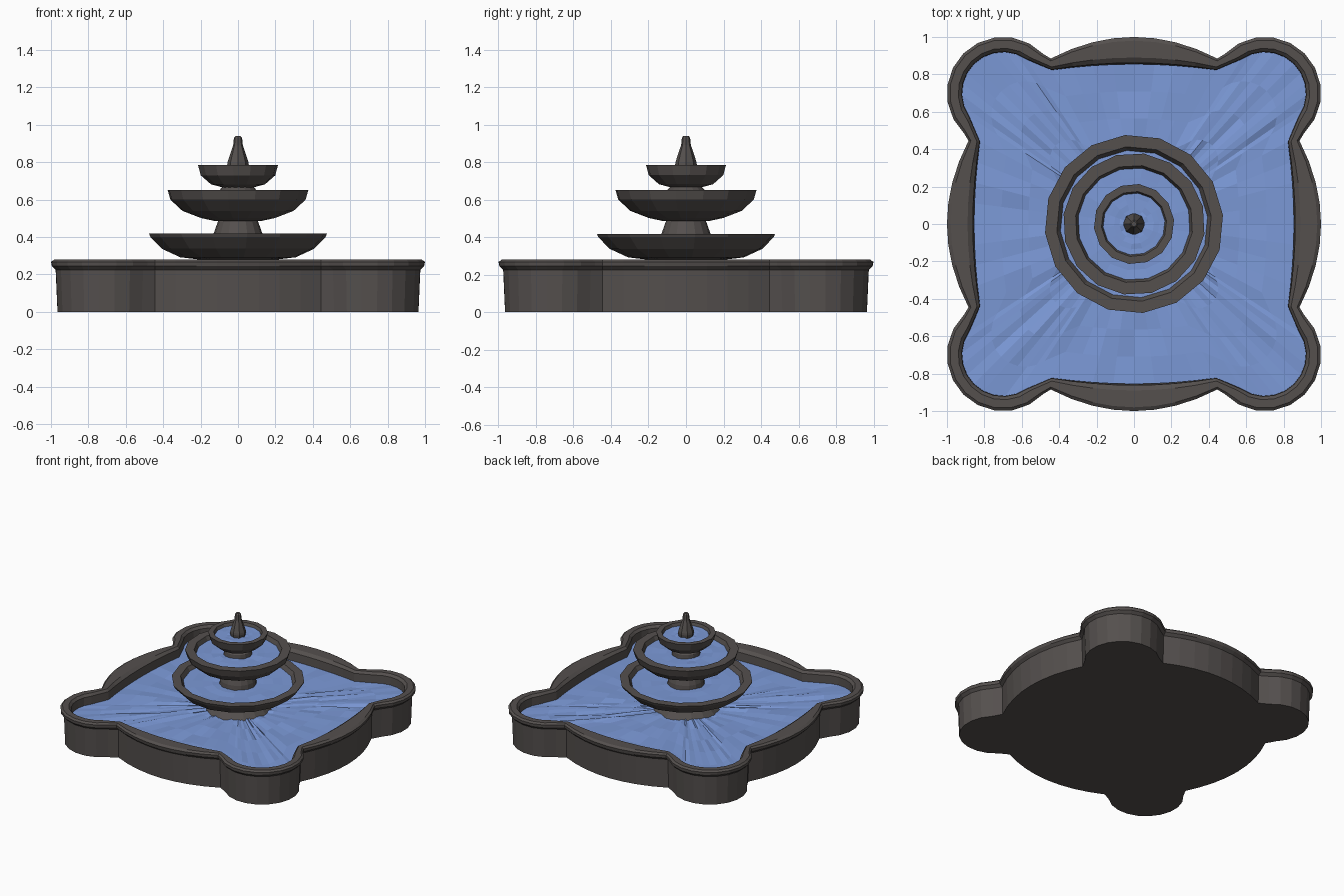
import bpy, bmesh, math, random

if "Cube" in bpy.data.objects:
    bpy.data.objects.remove(bpy.data.objects["Cube"])

random.seed(4)


def material(name, rgb):
    m = bpy.data.materials.new(name)
    m.diffuse_color = (*rgb, 1)
    m.use_nodes = True
    m.node_tree.nodes["Principled BSDF"].inputs["Base Color"].default_value = m.diffuse_color
    return m


STONE = material("dark_stone", (0.09, 0.08, 0.076))
WATER = material("water", (0.2, 0.32, 0.68))


def loft(name, rings, mat, cap_start=True, cap_end=True):
    """Skin a list of equally sized closed rings into a flat-shaded mesh."""
    bm = bmesh.new()
    loops = [[bm.verts.new(p) for p in ring] for ring in rings]
    n = len(loops[0])
    for a, b in zip(loops, loops[1:]):
        for i in range(n):
            j = (i + 1) % n
            bm.faces.new((a[i], a[j], b[j], b[i]))
    if cap_start:
        bm.faces.new(loops[0][::-1])
    if cap_end:
        bm.faces.new(loops[-1])
    bmesh.ops.recalc_face_normals(bm, faces=bm.faces)
    me = bpy.data.meshes.new(name)
    bm.to_mesh(me)
    bm.free()
    me.materials.append(mat)
    ob = bpy.data.objects.new(name, me)
    bpy.context.collection.objects.link(ob)
    return ob


def outline(z, r, spread, notch, peak):
    """Square plan with a round lobe per corner and a bowed side between."""
    quarter = []
    for i in range(11):
        a = math.radians(-spread + (90 + 2 * spread) * i / 10)
        quarter.append((0.7 + r * math.cos(a), 0.7 + r * math.sin(a)))
    nx, ny = notch
    for i in range(9):
        t = 1 - i / 4
        quarter.append((nx * t, peak + (ny - peak) * t * t))
    pts = []
    for k in range(4):
        c, s = ((1, 0), (0, 1), (-1, 0), (0, -1))[k]
        pts += [(x * c - y * s, x * s + y * c, z) for x, y in quarter]
    return pts


# Basin: outer wall, overhanging lip, inner wall and floor
loft("basin", [
    outline(0.00, 0.268, 44, (0.445, 0.855), 0.965),
    outline(0.225, 0.277, 44, (0.445, 0.86), 0.975),
    outline(0.245, 0.298, 46, (0.445, 0.883), 0.995),
    outline(0.268, 0.300, 46, (0.445, 0.885), 1.0),
    outline(0.28, 0.285, 44, (0.445, 0.872), 0.98),
    outline(0.28, 0.240, 38, (0.44, 0.84), 0.89),
    outline(0.262, 0.222, 35, (0.44, 0.825), 0.862),
    outline(0.08, 0.215, 35, (0.44, 0.82), 0.85),
], STONE)


def pond(name, edge, z, hole, ripple):
    """Rippled sheet from the edge outline in to a small centre ring."""
    rings = []
    for k in range(6):
        s = 1 - (1 - hole) * k / 5
        amp = 0 if k == 0 else ripple
        rings.append([(x * s, y * s, z + random.uniform(-amp, amp)) for x, y, _ in edge])
    return loft(name, rings, WATER, False, False)


pond("basin_water", outline(0, 0.22, 35, (0.44, 0.823), 0.855), 0.20, 0.15, 0.008)


def circle(r, z, n, turn=0.0):
    return [(r * math.cos(2 * math.pi * i / n + turn),
             r * math.sin(2 * math.pi * i / n + turn), z) for i in range(n)]


def lathe(name, profile, n, turn=0.0):
    return loft(name, [circle(r, z, n, turn) for r, z in profile], STONE)


# Pedestals between the tiers
lathe("lower_pedestal", [(0.27, 0.10), (0.25, 0.19), (0.20, 0.25), (0.19, 0.30)], 16)
lathe("middle_pedestal", [(0.14, 0.33), (0.13, 0.42), (0.105, 0.49), (0.105, 0.52)], 16)
lathe("upper_pedestal", [(0.11, 0.57), (0.10, 0.65), (0.08, 0.672), (0.08, 0.69)], 16)

# Tiered bowls, outside profile then over the rim to the inside floor
lathe("lower_bowl", [(0.18, 0.277), (0.31, 0.292), (0.41, 0.338), (0.47, 0.40), (0.478, 0.418),
                     (0.415, 0.418), (0.395, 0.385), (0.30, 0.33), (0.12, 0.32)], 16, 0.1)
lathe("middle_bowl", [(0.12, 0.485), (0.20, 0.502), (0.30, 0.54), (0.365, 0.60), (0.38, 0.652),
                      (0.315, 0.652), (0.30, 0.615), (0.22, 0.56), (0.09, 0.55)], 16, 0.25)
lathe("upper_bowl", [(0.08, 0.665), (0.145, 0.682), (0.20, 0.73), (0.215, 0.785),
                     (0.175, 0.785), (0.165, 0.76), (0.11, 0.72), (0.05, 0.71)], 14, 0.1)

# Water in each bowl
for name, r, z, n, turn in (("lower_bowl_water", 0.395, 0.387, 16, 0.1),
                            ("middle_bowl_water", 0.301, 0.62, 16, 0.25),
                            ("upper_bowl_water", 0.166, 0.763, 14, 0.1)):
    pond(name, circle(r, 0, n, turn), z, 0.12, 0.004)

# Finial
lathe("finial", [(0.05, 0.73), (0.058, 0.785), (0.056, 0.80), (0.04, 0.85),
                 (0.026, 0.89), (0.022, 0.93), (0.014, 0.94)], 8)
